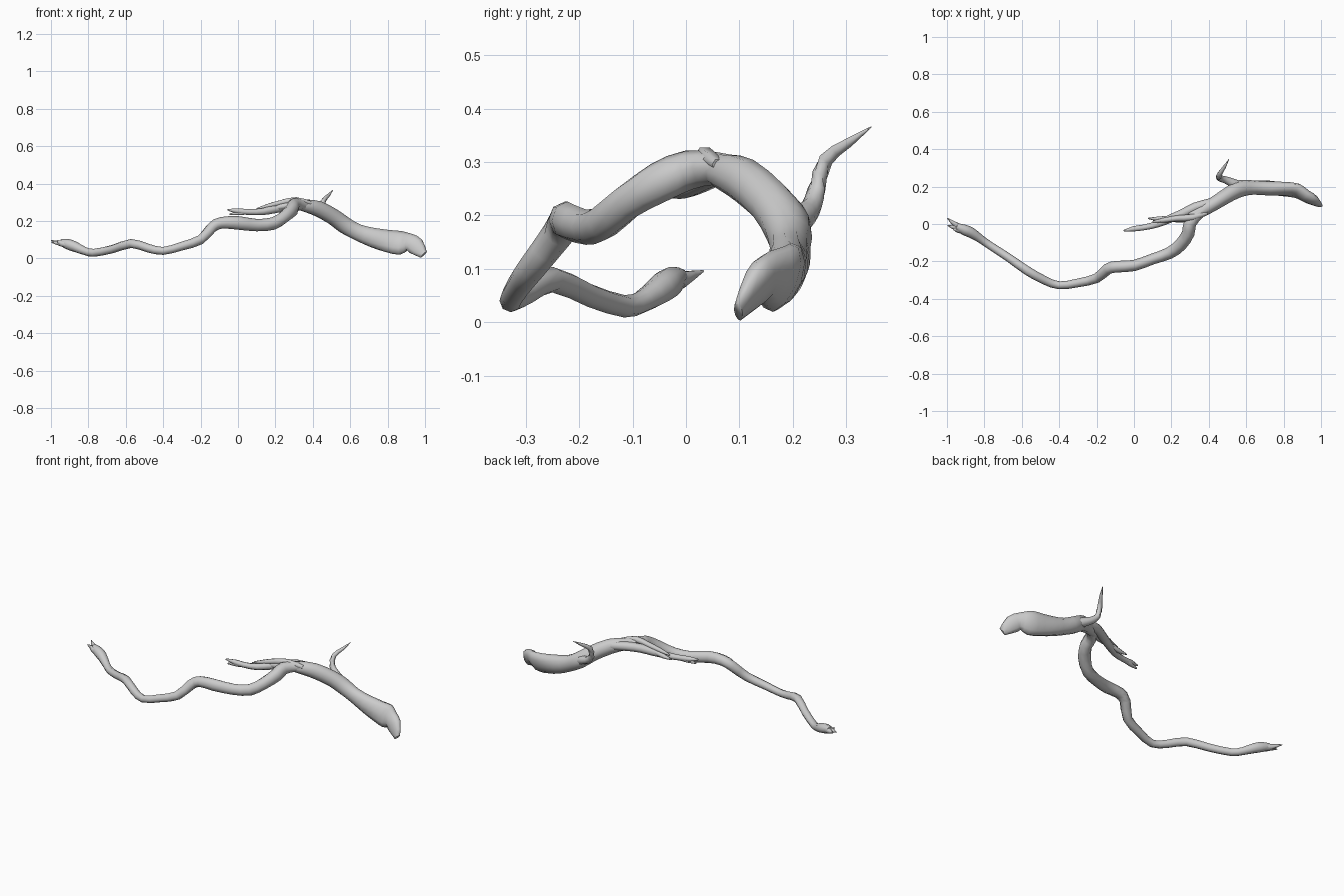
import bpy, bmesh, math
from mathutils import Vector


def refine(pts, n=2):
    """Catmull-Rom refinement of rows: x, y, z, half width, half height, tilt."""
    rows = []
    for p in pts:
        p = list(p)
        if len(p) == 4:
            p.append(p[3])
        if len(p) == 5:
            p.append(0)
        rows.append(p)
    out = []
    for i in range(len(rows) - 1):
        a, b, c, d = rows[max(i - 1, 0)], rows[i], rows[i + 1], rows[min(i + 2, len(rows) - 1)]
        for k in range(n):
            t = k / n
            out.append([0.5 * (2 * q + (r - p) * t + (2 * p - 5 * q + 4 * r - s) * t * t
                               + (3 * q - p - 3 * r + s) * t ** 3)
                        for p, q, r, s in zip(a, b, c, d)])
    return out + [rows[-1]]


def limb(name, pts, sides=8):
    """Loft an elliptical tube through the rows."""
    rows = refine(pts)
    cs = [Vector(r[:3]) for r in rows]
    bm = bmesh.new()
    rings = []
    for i, r in enumerate(rows):
        t = (cs[min(i + 1, len(cs) - 1)] - cs[max(i - 1, 0)]).normalized()
        side = t.cross(Vector((0, 0, 1))).normalized()
        up = side.cross(t)
        c, s = math.cos(r[5]), math.sin(r[5])
        u, v = side * c + up * s, up * c - side * s
        ring = []
        for k in range(sides):
            a = 2 * math.pi * k / sides
            p = cs[i] + u * (max(r[3], .001) * math.cos(a)) + v * (max(r[4], .001) * math.sin(a))
            p.z = max(p.z, 0)
            ring.append(bm.verts.new(p))
        rings.append(ring)
    for a, b in zip(rings, rings[1:]):
        for k in range(sides):
            j = (k + 1) % sides
            bm.faces.new((a[k], a[j], b[j], b[k]))
    bm.faces.new(rings[0])
    bm.faces.new(rings[-1])
    bmesh.ops.recalc_face_normals(bm, faces=bm.faces)
    me = bpy.data.meshes.new(name)
    bm.to_mesh(me)
    bm.free()
    ob = bpy.data.objects.new(name, me)
    bpy.context.collection.objects.link(ob)
    bpy.ops.object.select_all(action='DESELECT')
    ob.select_set(True)
    bpy.context.view_layer.objects.active = ob
    bpy.ops.object.shade_smooth_by_angle(angle=math.radians(75))


# Long winding branch, thin left end up to the fork
limb("long_branch", [
    (-.95, -.012, .086, .017), (-.91, -.03, .076, .028), (-.87, -.047, .062, .028),
    (-.82, -.08, .04, .022), (-.77, -.115, .03, .021), (-.67, -.18, .05, .022),
    (-.57, -.25, .08, .024), (-.48, -.30, .055, .023), (-.40, -.328, .04, .021),
    (-.30, -.315, .066, .023), (-.20, -.29, .10, .026), (-.14, -.24, .165, .03),
    (-.09, -.228, .19, .031), (0, -.222, .19, .03, .036), (.10, -.187, .178, .029, .033),
    (.19, -.155, .187, .032, .034), (.25, -.11, .225, .034), (.29, -.05, .262, .034, .038),
    (.30, .005, .285, .034, .037), (.35, .06, .288, .03), (.41, .10, .28, .03)])

# Thick trunk from the fork to the torn butt
limb("trunk", [
    (.30, .04, .29, .024), (.36, .07, .282, .034), (.43, .11, .265, .037, .043),
    (.51, .16, .222, .041, .044), (.57, .19, .178, .045, .046), (.64, .195, .14, .038, .046),
    (.72, .192, .112, .04, .054, .1), (.80, .187, .093, .036, .062, .3),
    (.87, .178, .083, .032, .068, .4), (.915, .152, .088, .03, .048, .4),
    (.95, .13, .066, .026, .05, .45), (.992, .098, .02, .009, .024, .4)], 10)

# Side branch running back along the main branch, with a forked tip
limb("side_branch", [
    (.42, .115, .275, .025), (.33, .09, .285, .026), (.26, .055, .278, .025),
    (.20, .03, .265, .023), (.13, .0, .25, .019), (.06, -.018, .248, .016),
    (.0, -.026, .253, .015), (-.055, -.036, .26, .004)], 7)
limb("side_branch_fork", [
    (.07, -.015, .248, .012), (.01, -.025, .243, .013), (-.045, -.032, .236, .004)], 6)
limb("inner_branch", [
    (.34, .05, .285, .02), (.27, .025, .283, .018), (.20, .028, .27, .016),
    (.13, .027, .255, .013), (.075, .03, .25, .003)], 6)
limb("bark_ridge", [
    (.39, .06, .295, .012), (.31, .035, .312, .018), (.23, .03, .298, .016),
    (.16, .02, .28, .013), (.10, .012, .265, .005)], 6)

# Upright twig
limb("upright_twig", [
    (.58, .195, .175, .028), (.535, .215, .195, .026), (.49, .235, .215, .02),
    (.457, .245, .25, .017), (.455, .262, .305, .014), (.483, .305, .337, .009),
    (.508, .347, .366, .001)], 7)

# Splintered tips at the left end
for i, (x, y, z) in enumerate([(-.999, .032, .096), (-.997, -.008, .085), (-.965, -.03, .098)]):
    limb("split_tip_%d" % i, [
        (-.89, -.038, .07, .022), (-.945, -.02 + y * .3, .08, .017), (x, y, z, .002)], 6)
